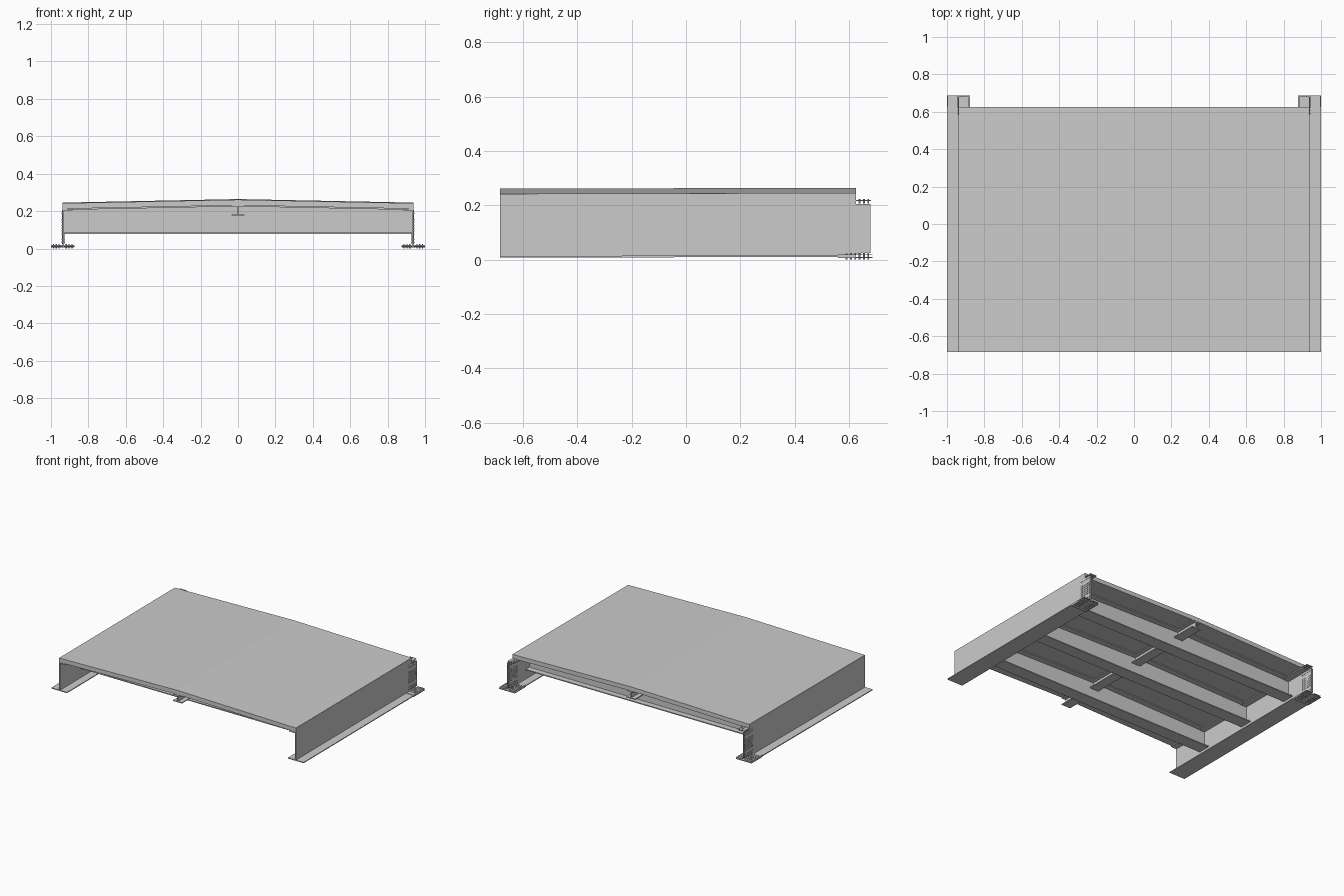
import bpy, bmesh, math
from mathutils import Matrix, Vector

if "Cube" in bpy.data.objects:
    bpy.data.objects.remove(bpy.data.objects["Cube"])

Y0, Y1 = -0.685, 0.625          # deck ends
SLOPE = 0.0025                  # slight rise toward the back


def finish(name, bm):
    for v in bm.verts:
        v.co.z += SLOPE * (v.co.y - Y0)
    bmesh.ops.recalc_face_normals(bm, faces=bm.faces)
    me = bpy.data.meshes.new(name)
    bm.to_mesh(me)
    bm.free()
    ob = bpy.data.objects.new(name, me)
    bpy.context.collection.objects.link(ob)
    return ob


def add_box(bm, x0, x1, y0, y1, z0, z1):
    m = Matrix.Translation(((x0 + x1) / 2, (y0 + y1) / 2, (z0 + z1) / 2))
    m = m @ Matrix.Diagonal((x1 - x0, y1 - y0, z1 - z0, 1))
    bmesh.ops.create_cube(bm, size=1, matrix=m)


def add_prism(bm, pts, y0, y1):
    """Extrude an xz outline along y."""
    f = bm.faces.new([bm.verts.new((x, y0, z)) for x, z in pts])
    r = bmesh.ops.extrude_face_region(bm, geom=[f])
    vs = [g for g in r["geom"] if isinstance(g, bmesh.types.BMVert)]
    bmesh.ops.translate(bm, verts=vs, vec=(0, y1 - y0, 0))


def add_bolt(bm, loc, axis, length, r=0.0035):
    rot = Vector((0, 0, 1)).rotation_difference(Vector(axis)).to_matrix().to_4x4()
    bmesh.ops.create_cone(bm, cap_ends=True, segments=6, radius1=r, radius2=r,
                          depth=length, matrix=Matrix.Translation(loc) @ rot)


def crown(half, edge, mid, thick):
    return [(-half, edge), (0, mid), (half, edge),
            (half, edge - thick), (0, mid - thick), (-half, edge - thick)]


# Crowned deck slab
bm = bmesh.new()
add_prism(bm, crown(0.9385, 0.242, 0.261, 0.03), Y0, Y1)
finish("deck_slab", bm)

# Cross beams: flat bottom, crowned top
for i, y in enumerate((-0.405, 0.015, 0.44)):
    bm = bmesh.new()
    add_prism(bm, [(-0.934, 0.08), (0.934, 0.08), (0.934, 0.212),
                   (0, 0.231), (-0.934, 0.212)], y - 0.004, y + 0.004)
    add_prism(bm, crown(0.934, 0.2125, 0.2315, 0.007), y - 0.045, y + 0.045)
    add_box(bm, -0.934, 0.934, y - 0.045, y + 0.045, 0.077, 0.084)
    finish(f"cross_beam_{i + 1}", bm)

# Central stringer
bm = bmesh.new()
add_box(bm, -0.004, 0.004, Y0, Y1, 0.18, 0.231)
add_box(bm, -0.035, 0.035, Y0, Y1, 0.176, 0.182)
add_box(bm, -0.035, 0.035, Y0, Y1, 0.224, 0.229)
finish("stringer", bm)

COLS = [0.591 + 0.016 * k for k in range(6)]
ROWS = [0.03, 0.045, 0.075, 0.09, 0.105, 0.12, 0.135, 0.15, 0.185]

for side, s in (("left", -1), ("right", 1)):
    def sbox(bm, xa, xb, *rest):
        add_box(bm, min(s * xa, s * xb), max(s * xa, s * xb), *rest)

    # Main girder: web, wide bottom flange, inward top flange
    bm = bmesh.new()
    sbox(bm, 0.931, 0.939, Y0, Y1, 0.01, 0.24)
    sbox(bm, 0.875, 1.0, Y0, Y1, 0.007, 0.013)
    sbox(bm, 0.885, 0.935, Y0, Y1, 0.204, 0.211)
    finish(f"girder_{side}", bm)

    # Web splice plates on both faces
    bm = bmesh.new()
    sbox(bm, 0.939, 0.9405, 0.583, 0.68, 0.02, 0.202)
    sbox(bm, 0.927, 0.931, 0.583, 0.68, 0.02, 0.202)
    finish(f"web_splice_{side}", bm)

    # Bottom flange splice plates, below and above the flange
    bm = bmesh.new()
    sbox(bm, 0.876, 1.0, 0.56, 0.687, 0.002, 0.007)
    sbox(bm, 0.944, 0.998, 0.56, 0.687, 0.013, 0.016)
    sbox(bm, 0.878, 0.924, 0.56, 0.687, 0.013, 0.016)
    finish(f"bottom_splice_{side}", bm)

    # Top flange splice plate
    bm = bmesh.new()
    sbox(bm, 0.886, 0.937, 0.56, 0.681, 0.2115, 0.216)
    finish(f"top_splice_{side}", bm)

    # Splice bolts
    bm = bmesh.new()
    for y in COLS:
        for z in ROWS:
            add_bolt(bm, (s * 0.934, y, z), (1, 0, 0), 0.020)
        for x in (0.888, 0.904, 0.918, 0.957, 0.972, 0.987):
            add_bolt(bm, (s * x, y, 0.0085), (0, 0, 1), 0.0232)
        for x in (0.895, 0.912):
            add_bolt(bm, (s * x, y, 0.2115), (0, 0, 1), 0.017)
    finish(f"splice_bolts_{side}", bm)
